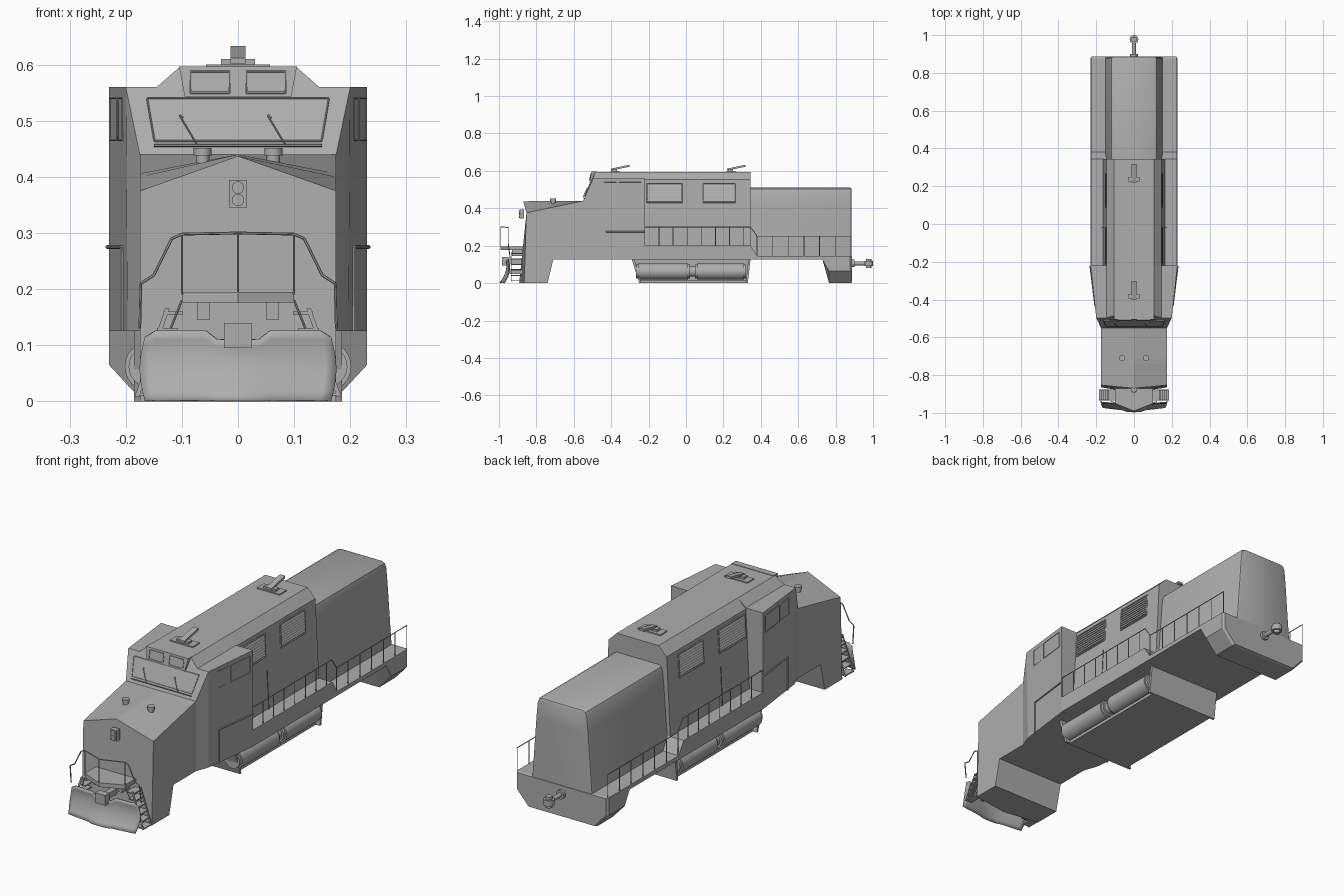
import bpy, bmesh, math
from mathutils import Vector as V

if "Cube" in bpy.data.objects:
    bpy.data.objects.remove(bpy.data.objects["Cube"])

paint = bpy.data.materials.new("dark_grey")
paint.diffuse_color = (.42, .42, .42, 1)
paint.use_nodes = True
paint.node_tree.nodes["Principled BSDF"].inputs["Base Color"].default_value = paint.diffuse_color


def finish(name, bm, smooth=False):
    bmesh.ops.recalc_face_normals(bm, faces=bm.faces)
    me = bpy.data.meshes.new(name)
    bm.to_mesh(me)
    bm.free()
    me.materials.append(paint)
    ob = bpy.data.objects.new(name, me)
    bpy.context.collection.objects.link(ob)
    if smooth:
        bpy.ops.object.select_all(action='DESELECT')
        ob.select_set(True)
        bpy.context.view_layer.objects.active = ob
        bpy.ops.object.shade_smooth_by_angle(angle=math.radians(35))
    return ob


def loft(name, halves, smooth=False):
    """Skin half sections (first and last point on x=0), mirrored across x."""
    bm = bmesh.new()
    rings = []
    for h in halves:
        ring = list(h) + [(-x, y, z) for x, y, z in reversed(h[1:-1])]
        rings.append([bm.verts.new(p) for p in ring])
    n = len(rings[0])
    for a, b in zip(rings, rings[1:]):
        for i in range(n):
            j = (i + 1) % n
            bm.faces.new((a[i], a[j], b[j], b[i]))
    bm.faces.new(rings[0])
    bm.faces.new(rings[-1])
    return finish(name, bm, smooth)


def sec(y, pts):
    return [(x, y, z) for x, z in pts]


def plate(bm, pts, off):
    a = [bm.verts.new(p) for p in pts]
    b = [bm.verts.new(V(p) + V(off)) for p in pts]
    n = len(a)
    bm.faces.new(a)
    bm.faces.new(b)
    for i in range(n):
        bm.faces.new((a[i], a[(i + 1) % n], b[(i + 1) % n], b[i]))


def box(bm, x0, x1, y0, y1, z0, z1):
    plate(bm, [(x0, y0, z0), (x1, y0, z0), (x1, y1, z0), (x0, y1, z0)], (0, 0, z1 - z0))


def cyl(bm, p0, p1, r, n=16):
    p0, p1 = V(p0), V(p1)
    d = p1 - p0
    m = d.to_track_quat('Z', 'Y').to_matrix().to_4x4()
    m.translation = (p0 + p1) / 2
    bmesh.ops.create_cone(bm, cap_ends=True, segments=n, radius1=r, radius2=r, depth=d.length, matrix=m)


def rods(bm, path, r=0.002):
    for a, b in zip(path, path[1:]):
        cyl(bm, a, b, r, 6)


# Nose with V-shaped front and valance reaching the ground
def nose(y, zs, b):
    return [(0, y, .44), (.175, y, zs), (.175, y, b), (0, y, b)]
loft("nose", [[(0, -.87, .437), (.175, -.853, .375), (.175, -.865, 0), (0, -.892, 0)],
              nose(-.74, .40, 0), nose(-.71, .406, .125), nose(-.55, .44, .125)])

# Cab flaring out to full width
loft("cab", [
    sec(-.55, [(0, .44), (.105, .44), (.14, .44), (.175, .44), (.175, .125), (0, .125)]),
    [(0, -.485, .595), (.105, -.485, .595), (.145, -.497, .56),
     (.2, -.497, .56), (.197, -.49, .125), (0, -.49, .125)],
    sec(-.22, [(0, .595), (.105, .595), (.145, .56), (.23, .56), (.23, .125), (0, .125)])])

# Engine hoods
mid = [(0, .595), (.105, .595), (.145, .555), (.163, .2), (0, .2)]
loft("middle_hood", [sec(-.23, mid), sec(.345, mid)])
rear = [(0, .51), (.105, .51), (.118, .503), (.125, .485), (.131, .42), (.152, .14), (0, .14)]
loft("rear_hood", [sec(.34, rear), sec(.875, rear),
                   sec(.883, [(x * .98, z - .003) for x, z in rear]),
                   sec(.886, [(x * .94, z - .008) for x, z in rear])], True)

# Walkway deck and chamfered rear end block
def deck(y, t, b1=.125, b2=.125):
    return sec(y, [(0, t), (.23, t), (.23, b1), (.17, b2), (0, b2)])
loft("deck", [deck(-.22, .2, .126), deck(.345, .2, .126), deck(.38, .145, .126),
              deck(.73, .145, .126), deck(.765, .145, .065, 0), deck(.877, .145, .065, 0),
              sec(.888, [(0, .142), (.222, .142), (.222, .068), (.165, .004), (0, .004)])])

# Belly tank with cylinders held in side recesses
bm = bmesh.new()
prof = [(-.29, .126), (-.25, 0), (.33, 0), (.345, .126)]
plate(bm, [(-.118, y, z) for y, z in prof], (.236, 0, 0))
box(bm, -.165, .165, -.25, .33, 0, .014)
for s in (1, -1):
    for e in ([(-.29, .126), (-.25, 0), (-.24, 0), (-.275, .126)],
              [(.345, .126), (.33, 0), (.32, 0), (.333, .126)]):
        plate(bm, [(s * .115, y, z) for y, z in e], (s * .07, 0, 0))
finish("belly_tank", bm)
bm = bmesh.new()
for s in (1, -1):
    for a, b in ((-.268, .022), (.048, .322)):
        cyl(bm, (s * .158, a + .012, .062), (s * .158, b - .012, .062), .044, 24)
        cyl(bm, (s * .158, a, .062), (s * .158, b, .062), .037, 24)
    cyl(bm, (s * .158, .02, .062), (s * .158, .05, .062), .028, 16)
finish("air_cylinders", bm, True)

# Windshield frame, upper windows and wipers
def ws(x, z, o=.003):
    return (x, -.55 + (z - .44) / .155 * .065 - o, z)
def frame(bm, pts, r=.002):
    rods(bm, pts + pts[:1], r)
bm = bmesh.new()
shield = [ws(-.162, .54), ws(.162, .54), ws(.149, .464), ws(-.149, .464)]
plate(bm, shield, (0, .006, 0))
frame(bm, shield, .0015)
finish("windshield", bm)
bm = bmesh.new()
plate(bm, [(-.095, -.515, .543), (.095, -.515, .543), (.105, -.505, .597), (-.105, -.505, .597)], (0, .03, 0))
for s in (1, -1):
    frame(bm, [(s * .015, -.516, .55), (s * .085, -.516, .55), (s * .085, -.508, .588), (s * .015, -.508, .588)])
finish("upper_windows", bm)
bm = bmesh.new()
rods(bm, [ws(-.15, .456, .006), ws(.15, .456, .006)], .0025)
for x in (-.103, .054):
    rods(bm, [ws(x, .508, .008), ws(x + .03, .458, .008)], .0018)
    rods(bm, [ws(x, .51, .008), ws(x + .004, .505, .008)], .0025)
finish("wipers", bm)

# Cab side windows and door trim, along the flared wall
def wall(s, y, z, o=.003):
    return (s * (.197 + (y + .49) / .27 * .033 + o), y, z)
bm = bmesh.new()
for s in (1, -1):
    for a, b in ((-.44, -.37), (-.36, -.24)):
        q = [wall(s, a, .465), wall(s, b, .465, .001), wall(s, b, .54, .001), wall(s, a, .54)]
        frame(bm, q, .0015)
    rods(bm, [wall(s, -.43, .125), wall(s, -.43, .275), wall(s, -.222, .275)], .0035)
finish("cab_side_trim", bm)

# Louvred grilles on the middle hood
def hx(z):
    return .163 - .018 * (z - .2) / .355
bm = bmesh.new()
for s in (1, -1):
    for a, b in ((-.21, -.02), (.09, .265)):
        frame(bm, [(s * hx(z), y, z) for y, z in ((a, .432), (b, .432), (b, .535), (a, .535))], .004)
        for i in range(8):
            z = .44 + i * .0115
            plate(bm, [(s * hx(z), a, z), (s * (hx(z) + .004), a, z), (s * hx(z), a, z + .009)], (0, b - a, 0))
    rods(bm, [(s * (hx(.2) + .006), -.02, .2), (s * (hx(.375) + .006), -.02, .375)])
finish("side_grilles", bm)

# Side railings
bm = bmesh.new()
for s in (1, -1):
    x = s * .226
    rods(bm, [(x, -.22, .3), (x, .345, .3), (x, .38, .25), (x, .883, .25)])
    for i in range(8):
        rods(bm, [(x, -.22 + .0755 * i, .2), (x, -.22 + .0755 * i, .3)])
    for i in range(7):
        rods(bm, [(x, .38 + .0835 * i, .145), (x, .38 + .0835 * i, .25)])
finish("side_railings", bm)

# Front platform and its railing
bm = bmesh.new()
plate(bm, [(-.1, -.865, .176), (-.1, -.95, .176), (0, -.992, .176), (.1, -.95, .176), (.1, -.865, .176)], (0, 0, .019))
for s in (1, -1):
    box(bm, s * .062 - .011, s * .062 + .011, -.93, -.865, .145, .177)
finish("front_platform", bm)
bm = bmesh.new()
rods(bm, [(0, -.99, .19), (0, -.99, .3)])
for s in (1, -1):
    rods(bm, [(0, -.99, .3), (s * .1, -.95, .298), (s * .118, -.95, .29),
              (s * .15, -.95, .225), (s * .173, -.95, .21), (s * .175, -.94, .13)], .0025)
    rods(bm, [(s * .1, -.95, .298), (s * .1, -.95, .19)])
finish("front_railing", bm)

# Steps on both sides of the platform
bm = bmesh.new()
for s in (1, -1):
    for i in range(6):
        x, z = .166 - .01 * i, .01 + .029 * i
        box(bm, s * (x - .018), s * (x + .018), -.935, -.875, z, z + .005)
    for y in (-.935, -.878):
        plate(bm, [(s * .184, y, .008), (s * .176, y, .008), (s * .122, y, .165), (s * .13, y, .165)], (0, .003, 0))
    rods(bm, [(s * .12, -.94, .13), (s * .1, -.945, .18)])
finish("front_steps", bm)

# Curved snow plow
bm = bmesh.new()
cols = []
for x, top, fwd in ((-.175, .113, 0), (-.155, .125, .003), (-.06, .125, .014), (-.04, .11, .022),
                    (0, .108, .024), (.04, .11, .022), (.06, .125, .014), (.155, .125, .003), (.175, .113, 0)):
    cols.append([bm.verts.new((x * (.95 + .05 * math.sin(math.pi * t)),
                               -.936 - fwd * (1 - .5 * t) - .035 * (1 - t) ** 2 - .012 * t ** 3, .001 + t * top))
                 for t in [k / 8 for k in range(9)]])
for a, b in zip(cols, cols[1:]):
    for k in range(8):
        bm.faces.new((a[k], b[k], b[k + 1], a[k + 1]))
plow = finish("snow_plow", bm, True)
m = plow.modifiers.new("thickness", 'SOLIDIFY')
m.thickness, m.offset = .005, 0
bm = bmesh.new()
for s in (1, -1):
    box(bm, s * .08 - .008, s * .08 + .008, -.945, -.865, .05, .075)
finish("plow_supports", bm)

# Couplers at both ends
bm = bmesh.new()
box(bm, -.012, .012, -.96, -.87, .105, .13)
box(bm, -.025, .025, -.983, -.95, .095, .14)
finish("front_coupler", bm)
bm = bmesh.new()
cyl(bm, (0, .88, .105), (0, .975, .105), .01)
cyl(bm, (0, .88, .105), (0, .9, .105), .02)
cyl(bm, (0, .977, .08), (0, .977, .13), .014)
cyl(bm, (0, .977, .092), (0, .977, .118), .023)
finish("rear_coupler", bm, True)

# Twin headlight and nose posts
bm = bmesh.new()
box(bm, -.016, .016, -.888, -.865, .345, .394)
for z in (.359, .381):
    cyl(bm, (0, -.893, z), (0, -.88, z), .011)
for s in (1, -1):
    cyl(bm, (s * .063, -.71, .415), (s * .063, -.71, .443), .012)
    cyl(bm, (s * .063, -.71, .438), (s * .063, -.71, .451), .016)
finish("lights", bm, True)

# Roof horns
bm = bmesh.new()
for y in (.24, -.38):
    box(bm, -.057, .057, y - .024, y + .024, .594, .6)
    box(bm, -.03, .03, y - .015, y + .01, .6, .61)
    plate(bm, [(-.013, y - .02, .602), (-.013, y - .02, .612), (-.013, y + .078, .633), (-.013, y + .078, .622)], (.026, 0, 0))
finish("roof_horns", bm)
